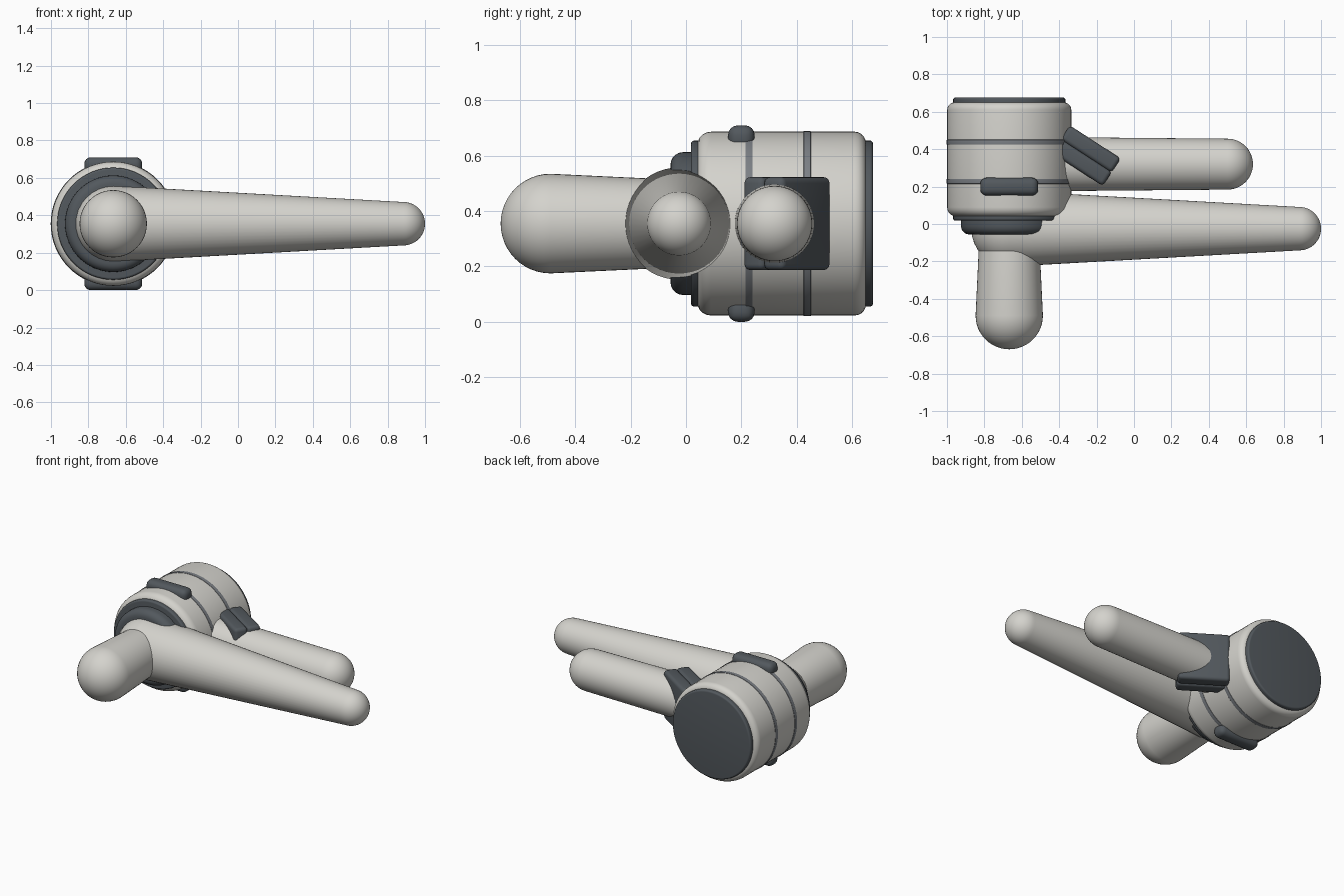
import bpy, bmesh, math
from mathutils import Matrix, Vector

cube = bpy.data.objects.get("Cube")
if cube:
    bpy.data.objects.remove(cube, do_unlink=True)


def material(name, rgb):
    m = bpy.data.materials.new(name)
    m.use_nodes = True
    m.diffuse_color = (*rgb, 1)
    m.node_tree.nodes["Principled BSDF"].inputs["Base Color"].default_value = (*rgb, 1)
    return m


light = material("warm light grey", (0.66, 0.65, 0.61))
dark = material("dark slate", (0.085, 0.098, 0.11))
mid = material("mid grey", (0.2, 0.215, 0.235))

CX, CZ = -0.667, 0.355          # hub axis
AXES = {"x": Matrix.Rotation(math.pi / 2, 4, "Y"),
        "y": Matrix.Rotation(-math.pi / 2, 4, "X"),
        "-y": Matrix.Rotation(math.pi / 2, 4, "X")}


def finish(bm, name, mat, smooth=True):
    bmesh.ops.recalc_face_normals(bm, faces=bm.faces[:])
    mesh = bpy.data.meshes.new(name)
    bm.to_mesh(mesh)
    bm.free()
    mesh.materials.append(mat)
    ob = bpy.data.objects.new(name, mesh)
    bpy.context.collection.objects.link(ob)
    bpy.ops.object.select_all(action="DESELECT")
    ob.select_set(True)
    bpy.context.view_layer.objects.active = ob
    bpy.ops.object.shade_smooth_by_angle(angle=math.radians(35))
    return ob


def lathe(name, profile, axis, origin, mat, steps=48):
    """Revolve (radius, height) points about an axis through origin."""
    bm = bmesh.new()
    vs = [bm.verts.new((r, 0, h)) for r, h in profile]
    es = [bm.edges.new(pair) for pair in zip(vs, vs[1:])]
    bmesh.ops.spin(bm, geom=vs + es, cent=(0, 0, 0), axis=(0, 0, 1),
                   angle=math.tau, steps=steps)
    bmesh.ops.remove_doubles(bm, verts=bm.verts[:], dist=0.0003)
    bm.transform(Matrix.Translation(Vector(origin)) @ AXES[axis])
    return finish(bm, name, mat)


def arc(r, centre_r, centre_h, start, end, n=8):
    return [(centre_r + r * math.cos(a), centre_h + r * math.sin(a))
            for a in (math.radians(start + (end - start) * i / n) for i in range(n + 1))]


def drum(name, radius, y0, y1, b0, b1, mat):
    """Disc along y with rounded front (b0) and back (b1) rims."""
    profile = [(0, y0)] + arc(b0, radius - b0, y0 + b0, -90, 0, 5)
    profile += arc(b1, radius - b1, y1 - b1, 0, 90, 5) + [(0, y1)]
    return lathe(name, profile, "y", (CX, 0, CZ), mat, 64)


def limb(name, r0, r1, length, axis, origin, round_start=True):
    """Tapered round bar with a ball tip."""
    start = arc(r0, 0, 0, -90, 0) if round_start else [(0, 0), (r0, 0)]
    profile = start + arc(r1, 0, length, 0, 90, 12)
    return lathe(name, profile, axis, origin, light)


def rounded_box(name, size, matrix, bevel, mat):
    bm = bmesh.new()
    bmesh.ops.create_cube(bm, size=1, matrix=Matrix.Diagonal((*size, 1)))
    bmesh.ops.bevel(bm, geom=bm.edges[:], offset=bevel, segments=4,
                    profile=0.5, affect="EDGES")
    bm.transform(matrix)
    return finish(bm, name, mat)


# Hub housing, caps and bands
drum("housing", 0.332, 0.04, 0.65, 0.05, 0.04, light)
drum("back_cap", 0.3, 0.6, 0.676, 0.01, 0.012, dark)
drum("front_collar", 0.3, 0.018, 0.08, 0.012, 0.01, dark)
drum("front_disc", 0.258, -0.056, 0.04, 0.045, 0.01, dark)
for i, y in enumerate((0.228, 0.438)):
    drum(f"band_{i + 1}", 0.3345, y - 0.013, y + 0.013, 0.002, 0.002, mid)

# Grips above and below the hub
for name, side in (("top_grip", 1), ("bottom_grip", -1)):
    rounded_box(name, (0.31, 0.096, 0.09),
                Matrix.Translation((CX, 0.2, CZ + side * 0.31)), 0.035, dark)

# Limbs
limb("long_arm", 0.203, 0.116, 1.551, "x", (CX, -0.025, CZ))
limb("front_stub", 0.158, 0.18, 0.465, "-y", (CX, -0.025, CZ))
limb("rear_arm", 0.144, 0.136, 0.9, "x", (-0.4, 0.32, CZ), round_start=False)

# Angled two-plate bracket around the rear arm
for name, offset in (("bracket_front_plate", -0.043), ("bracket_back_plate", 0.043)):
    place = (Matrix.Translation((-0.255, 0.365, CZ))
             @ Matrix.Rotation(math.radians(-33), 4, "Z")
             @ Matrix.Translation((0, offset, 0)))
    rounded_box(name, (0.325, 0.09, 0.336), place, 0.022, dark)
